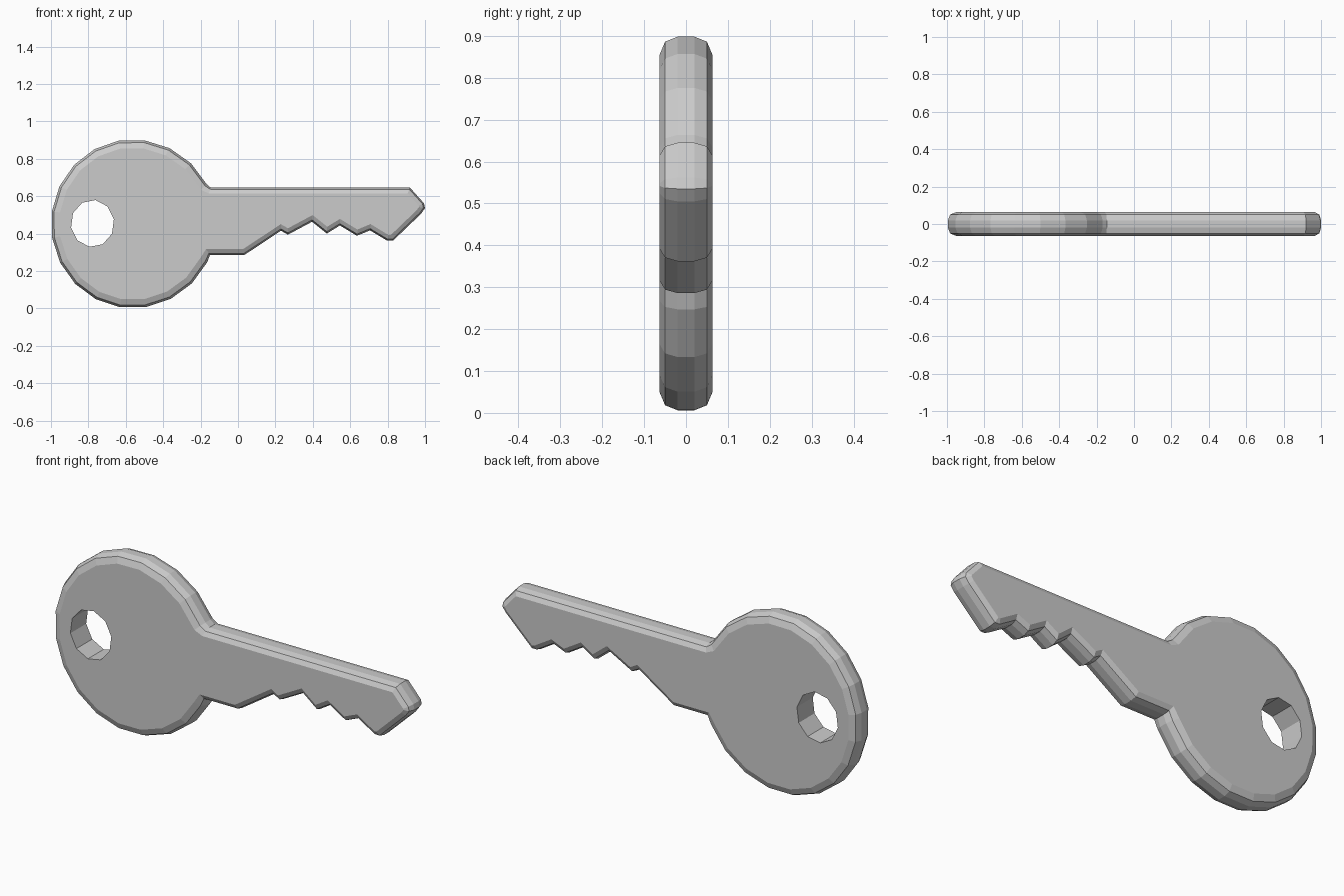
import bpy, bmesh, math
from mathutils import Vector

if "Cube" in bpy.data.objects:
    bpy.data.objects.remove(bpy.data.objects["Cube"])

# Round bow of the key, from the top of the neck round to the bottom
outline = []
for i in range(18):
    a = math.radians(28 + 305 * i / 17)
    rx = 0.45 if math.cos(a) > 0 else 0.435
    outline.append((-0.565 + rx * math.cos(a), 0.452 + 0.451 * math.sin(a)))
head_count = len(outline)

# Blade: underside with teeth, tip, then straight back
outline += [(-0.15, 0.286), (0.035, 0.286), (0.23, 0.415), (0.267, 0.394),
            (0.396, 0.463), (0.475, 0.4), (0.545, 0.443), (0.636, 0.388),
            (0.706, 0.417), (0.797, 0.362), (0.829, 0.362), (0.978, 0.505),
            (1.0, 0.535), (0.994, 0.562), (0.92, 0.645), (-0.145, 0.645)]
pts = [Vector(p) for p in outline]
n = len(pts)


def inset(i, d):
    """Move an outline corner inward along its miter."""
    e1 = (pts[i] - pts[i - 1]).normalized()
    e2 = (pts[(i + 1) % n] - pts[i]).normalized()
    n1, n2 = Vector((-e1.y, e1.x)), Vector((-e2.y, e2.x))
    return pts[i] + (n1 + n2) * d / (1 + n1.dot(n2))


bm = bmesh.new()


def bridge(rings):
    """Join successive rings with quads."""
    for a, b in zip(rings, rings[1:]):
        for i in range(len(a)):
            j = (i + 1) % len(a)
            bm.faces.new((a[i], a[j], b[j], b[i]))


# Rounded rim: (depth, share of bevel width)
section = [(-0.063, 1), (-0.05, 0.28), (-0.02, 0),
           (0.02, 0), (0.05, 0.28), (0.063, 1)]
rim = []
for y, share in section:
    ring = []
    for i in range(n):
        p = inset(i, share * (0.043 if i < head_count else 0.03))
        ring.append(bm.verts.new((p.x, y, p.y)))
    rim.append(ring)
bridge(rim)

# Ten-sided hole for the ring
hole = []
for y in (-0.063, 0.063):
    hole.append([bm.verts.new((-0.778 + 0.116 * math.cos(a), y, 0.454 + 0.126 * math.sin(a)))
                 for a in (math.radians(10 + 36 * k) for k in range(10))])
bridge(hole)

# Flat front and back around the hole
for r, h in ((rim[0], hole[0]), (rim[-1], hole[1])):
    edges = [bm.edges.get((loop[i - 1], loop[i])) for loop in (r, h) for i in range(len(loop))]
    bmesh.ops.triangle_fill(bm, edges=edges, use_beauty=True)
bmesh.ops.recalc_face_normals(bm, faces=bm.faces[:])

mesh = bpy.data.meshes.new("key")
bm.to_mesh(mesh)
bm.free()
bpy.context.collection.objects.link(bpy.data.objects.new("key", mesh))
